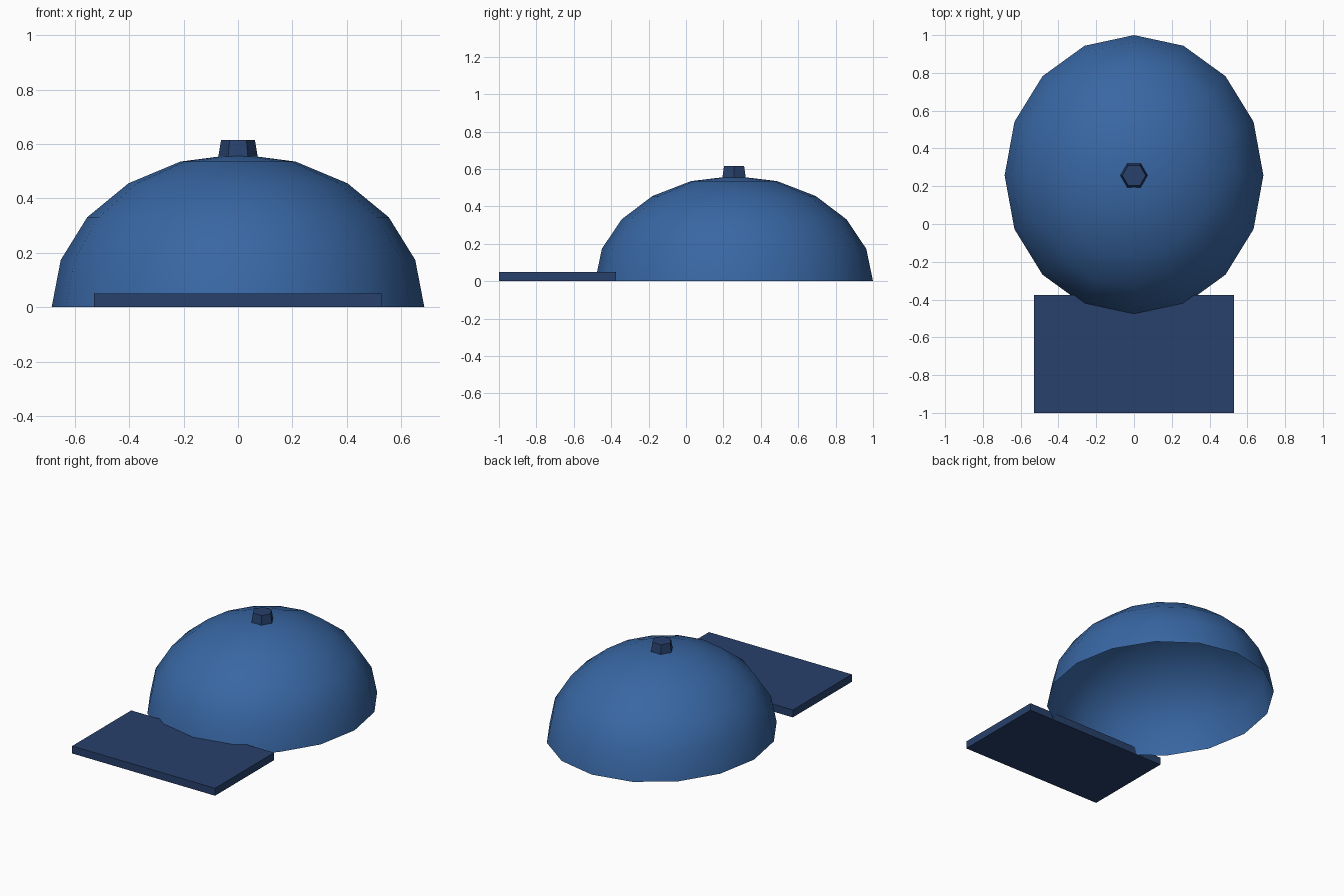
import bpy
import bmesh
from math import sin, cos, pi

if "Cube" in bpy.data.objects:
    bpy.data.objects.remove(bpy.data.objects["Cube"])


def material(name, color):
    m = bpy.data.materials.new(name)
    m.diffuse_color = (*color, 1)
    m.use_nodes = True
    m.node_tree.nodes["Principled BSDF"].inputs["Base Color"].default_value = m.diffuse_color
    return m


BLUE = material("cap_blue", (0.04, 0.135, 0.37))
NAVY = material("trim_navy", (0.021, 0.052, 0.15))
CENTRE_Y = 0.257


def add_object(name, bm, mat, smooth=False):
    bmesh.ops.recalc_face_normals(bm, faces=bm.faces)
    mesh = bpy.data.meshes.new(name)
    bm.to_mesh(mesh)
    bm.free()
    mesh.materials.append(mat)
    for p in mesh.polygons:
        p.use_smooth = smooth
    obj = bpy.data.objects.new(name, mesh)
    bpy.context.collection.objects.link(obj)
    return obj


# Crown: open half ellipsoid, 16 sides and 5 rows
bm = bmesh.new()
SIDES, ROWS = 16, 5
RX, RY, HEIGHT = 0.685, 0.743, 0.563
rings = []
for j in range(ROWS):
    t = j * pi / 2 / ROWS
    rings.append([bm.verts.new((RX * cos(t) * cos(2 * pi * i / SIDES),
                                RY * cos(t) * sin(2 * pi * i / SIDES),
                                HEIGHT * sin(t))) for i in range(SIDES)])
tip = bm.verts.new((0, 0, HEIGHT))
for i in range(SIDES):
    k = (i + 1) % SIDES
    for low, high in zip(rings, rings[1:]):
        bm.faces.new((low[i], low[k], high[k], high[i]))
    bm.faces.new((rings[-1][i], rings[-1][k], tip))
crown = add_object("crown", bm, BLUE, smooth=True)
crown.location.y = CENTRE_Y
# make sure the open shell faces outward
if crown.data.polygons[0].normal.dot(crown.data.polygons[0].center) < 0:
    crown.data.flip_normals()

# Button: tapered hexagon on top
bm = bmesh.new()
bmesh.ops.create_cone(bm, cap_ends=True, segments=6, radius1=0.073,
                      radius2=0.062, depth=0.065)
for v in bm.verts:
    v.co = (v.co.y, v.co.x, v.co.z)  # points along x
button = add_object("button", bm, NAVY)
button.location = (0, CENTRE_Y, 0.5825)

# Brim: flat slab reaching under the front of the crown
bm = bmesh.new()
bmesh.ops.create_cube(bm, size=1)
bmesh.ops.scale(bm, vec=(1.06, 0.625, 0.05), verts=bm.verts)
brim = add_object("brim", bm, NAVY)
brim.location = (0, -0.6875, 0.025)
